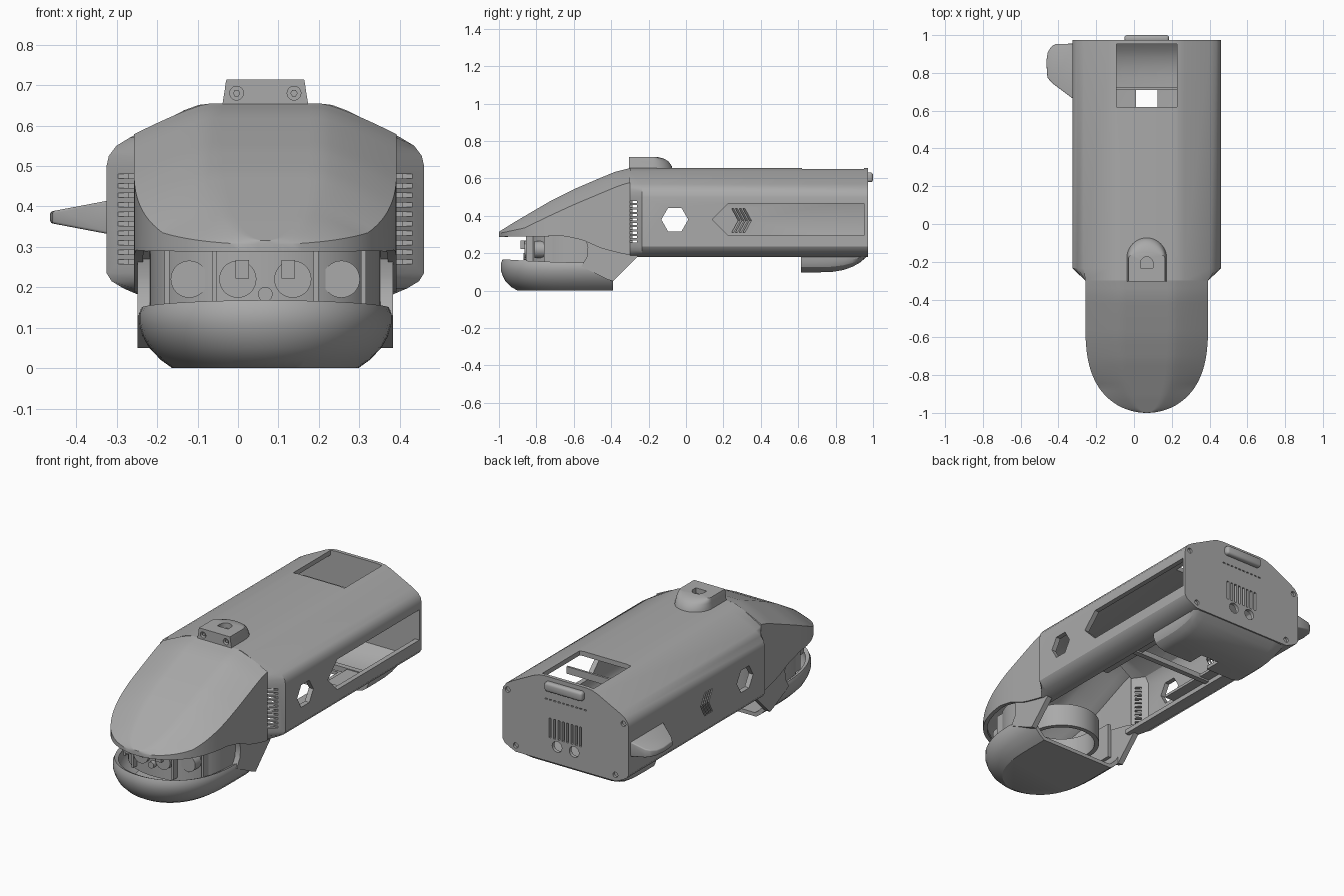
import bpy, bmesh, math

if "Cube" in bpy.data.objects:
    bpy.data.objects.remove(bpy.data.objects["Cube"])

CENTRE_X = 0.0675   # the hull is off centre because of the side fin
grey = bpy.data.materials.new("plain_grey")
grey.diffuse_color = (0.40, 0.40, 0.40, 1)
grey.use_nodes = True
grey.node_tree.nodes["Principled BSDF"].inputs["Base Color"].default_value = grey.diffuse_color


def finish(name, bm, thick=0, cutter=None, bevel=0):
    bmesh.ops.recalc_face_normals(bm, faces=bm.faces)
    me = bpy.data.meshes.new(name)
    bm.to_mesh(me)
    bm.free()
    me.materials.append(grey)
    ob = bpy.data.objects.new(name, me)
    ob.location.x = CENTRE_X
    bpy.context.collection.objects.link(ob)
    if thick:
        m = ob.modifiers.new("shell", 'SOLIDIFY')
        m.thickness, m.offset = thick, -1
    if bevel:
        m = ob.modifiers.new("round", 'BEVEL')
        m.width, m.segments = bevel, 3
    if cutter:
        m = ob.modifiers.new("cut", 'BOOLEAN')
        m.object, m.operation, m.solver = cutter, 'DIFFERENCE', 'EXACT'
    bpy.context.view_layer.update()
    if ob.modifiers:
        dg = bpy.context.evaluated_depsgraph_get()
        baked = bpy.data.meshes.new_from_object(ob.evaluated_get(dg))
        ob.modifiers.clear()
        ob.data = baked
    if cutter:
        bpy.data.objects.remove(cutter)
    return ob


def prism(bm, pts, axis, a, b):
    put = {'x': lambda p, v: (v, p[0], p[1]), 'y': lambda p, v: (p[0], v, p[1]),
           'z': lambda p, v: (p[0], p[1], v)}[axis]
    loft(bm, [[put(p, v) for p in pts] for v in (a, b)], True, True, True)


def loft(bm, rings, closed=False, cap0=False, cap1=False):
    vs = [[bm.verts.new(p) for p in r] for r in rings]
    n = len(vs[0])
    for r, s in zip(vs, vs[1:]):
        for i in range(n if closed else n - 1):
            j = (i + 1) % n
            bm.faces.new((r[i], r[j], s[j], s[i]))
    if cap0:
        bm.faces.new(vs[0])
    if cap1:
        bm.faces.new(vs[-1])


def rect(x0, x1, y0, y1):
    return [(x0, y0), (x1, y0), (x1, y1), (x0, y1)]


def ngon(cx, cy, r, n=24):
    return [(cx + r * math.cos(2 * math.pi * i / n), cy + r * math.sin(2 * math.pi * i / n)) for i in range(n)]


def curve(pts, y):
    for (a, p), (b, q) in zip(pts, pts[1:]):
        if y <= b:
            return p + (q - p) * (y - a) / (b - a)
    return pts[-1][1]


def nose_outline(w, front, back, mid=-0.5, n=40):
    out = [(-w, back)]
    for i in range(n + 1):
        a = math.pi * i / n
        out.append((-w * math.cos(a), mid - (mid - front) * abs(math.sin(a)) ** (2 / 3)))
    return out + [(w, back)]


# hull: open-bottomed channel with narrowed shoulders at the front
outer = [(.13, .655), (.165, .651), (.20, .638), (.335, .570), (.368, .550), (.387, .525),
         (.3925, .50), (.3925, .235), (.38, .215), (.35, .197), (.31, .18), (.26, .18)]
inner = [(.26, .205), (.305, .205), (.355, .23), (.365, .25), (.365, .50), (.345, .535), (.155, .628)]
half = outer + inner
section = half + [(-x, z) for x, z in reversed(half)]
rings = []
for y, lim in ((-.30, .325), (-.235, 1), (.96, 1)):
    rings.append([(math.copysign(min(abs(x), lim - (.025 if i % len(half) and p in inner_set else 0)), x), y, z)
                  for i, (x, z) in enumerate(section) for p in [(abs(x), z)]
                  for inner_set in [inner]])
cut = bmesh.new()
for k in range(4):   # slanted chevron louvres in the left wall
    y = .235 + k * .02
    prism(cut, [(y, .44), (y + .011, .44), (y + .046, .375), (y + .011, .31), (y, .31), (y + .035, .375)],
          'x', -.42, -.34)
for v in cut.verts:
    v.co.y += (v.co.x + .38) * .6
prism(cut, ngon(-.06, .38, .072, 6), 'x', -.5, .5)
prism(cut, [(.14, .38), (.225, .465), (.957, .465), (.957, .295), (.225, .295)], 'x', .3, .5)
prism(cut, rect(-.16, .16, .62, .955), 'z', .58, .70)
for s in (-1, 1):
    for k in range(10):
        z = .257 + k * .0235
        prism(cut, rect(*sorted((s * .315, s * .42)), -.32, -.262), 'z', z, z + .012)
bm = bmesh.new()
loft(bm, rings, True, True, True)
finish("hull", bm, cutter=finish("hull_cutter", cut))

# back plate with vent slots, sockets and screw holes
cut = bmesh.new()
for k in range(8):
    x = -.1 + k * .027
    prism(cut, rect(x, x + .013, .315, .425), 'y', .9, 1)
for k in range(10):
    x = -.13 + k * .027
    prism(cut, rect(x, x + .015, .525, .531), 'y', .967, 1)
for s in (-1, 1):
    prism(cut, ngon(s * .053, .275, .03), 'y', .9, 1)
    prism(cut, ngon(s * .36, .515, .015, 16), 'y', .96, 1)
    prism(cut, ngon(s * .31, .215, .015, 16), 'y', .96, 1)
bm = bmesh.new()
prism(bm, outer + [(-x, z) for x, z in reversed(outer)], 'y', .953, .973)
finish("back_plate", bm, cutter=finish("plate_cutter", cut))

# catch bar on the back plate
bm = bmesh.new()
prism(bm, rect(-.118, .118, .58, .632), 'y', .96, 1.0)
finish("back_catch", bm, bevel=.014)

# upper head shell: roof meets upright side walls in a crease
top = [(-1, .315), (-.92, .365), (-.84, .412), (-.72, .482), (-.6, .542), (-.465, .6), (-.38, .635), (-.3, .655)]
crease = [(-1, .306), (-.865, .335), (-.73, .40), (-.6, .46), (-.357, .562), (-.3, .578)]
brim = [(-1, .288), (-.65, .292), (-.55, .27), (-.45, .225), (-.35, .2), (-.3, .19)]
stations = [-.5 - .5 * math.cos(.05 + (math.pi / 2 - .05) * i / 26) for i in range(27)]
stations += [-.46, -.42, -.38, -.34, -.3]
rings = []
for y in stations:
    u = max(0, (-.5 - y) / .5)
    w = .325 * math.sqrt(1 - u ** 3)
    t, c, b = curve(top, y), curve(crease, y), curve(brim, y)
    r = [(-w, y, b)]
    for k in range(-12, 13):
        f = abs(k) / 12
        r.append((w * k / 12, y, c + (t - c) * (1 - (max(0, f - .42) / .58) ** 1.25)))
    rings.append(r + [(w, y, b)])
bm = bmesh.new()
loft(bm, rings, cap0=True)
finish("upper_head", bm, thick=.022)

# lower jaw: tub with flat floor, open at the top and rear
rings = []
for z, w, front in ((0, .23, -.90), (.02, .258, -.935), (.05, .287, -.965), (.08, .304, -.98),
                    (.11, .3125, -.99), (.135, .3125, -.99), (.15, .306, -.98)):
    lift = max(0, z - .11) / .04 * .018
    rings.append([(x, y, z + lift * max(0, 1 - (x / w) ** 2) ** .6) for x, y in nose_outline(w, front, -.39)])
bm = bmesh.new()
loft(bm, rings, cap0=True)
finish("lower_jaw", bm, thick=.022)

# cheeks joining jaw, head and hull
for s, side in ((-1, "left"), (1, "right")):
    bm = bmesh.new()
    prism(bm, [(-.56, .13), (-.42, .06), (-.39, .05), (-.26, .18), (-.26, .23), (-.32, .25), (-.45, .28),
               (-.56, .29), (-.535, .27), (-.525, .23), (-.53, .18)], 'x', s * .285, s * .316)
    finish(side + "_cheek", bm)

# curved sensor wall inside the mouth
wall = nose_outline(.285, -.845, -.45)
bm = bmesh.new()
loft(bm, [[(x, y, z) for x, y in wall] for z in (.11, .31)])
finish("mouth_wall", bm, thick=.02)


def wall_y(x):
    return -.5 - .345 * (1 - (x / .285) ** 2) ** (1 / 3)


bm = bmesh.new()
for s in (-1, 1):
    for x in (.125, .243):
        prism(bm, rect(s * x - .006, s * x + .006, wall_y(x) - .035, wall_y(x) + .02), 'z', .13, .30)
finish("wall_ribs", bm)
bm = bmesh.new()
for s in (-1, 1):
    for x in (.068, .188):
        y = wall_y(x)
        prism(bm, ngon(s * x, .22, .046, 32), 'y', y - .025, y + .03)
    prism(bm, rect(s * .057 - .017, s * .057 + .017, .222, .268), 'y', -.885, -.84)
prism(bm, ngon(0, .183, .018), 'y', -.87, -.83)
finish("sensor_ports", bm)

# round ring mount behind the mouth
bm = bmesh.new()
loft(bm, [[(x, y, z) for x, y in ngon(0, -.52, .2, 48)] for z in (.12, .25)], closed=True)
finish("ring_mount", bm, thick=.025)

# sight block on top
rings = []
for z, rx, ry in ((.64, .108, .11), (.665, .104, .104), (.69, .1, .088), (.705, .098, .065), (.714, .096, .03)):
    rings.append([(-rx, -.305, z)] + [(-rx * math.cos(math.pi * i / 20), -.18 + ry * math.sin(math.pi * i / 20), z)
                                      for i in range(21)] + [(rx, -.305, z)])
cut = bmesh.new()
for s in (-1, 1):
    prism(cut, ngon(s * .071, .68, .017), 'y', -.33, -.28)
prism(cut, [(.034 * math.cos(math.pi * i / 12), -.21 + .036 * math.sin(math.pi * i / 12)) for i in range(13)]
      + [(-.034, -.232), (.034, -.232)], 'z', .685, .74)
bm = bmesh.new()
loft(bm, rings, True, True, True)
finish("top_sight", bm, cutter=finish("sight_cutter", cut))
bm = bmesh.new()
for s in (-1, 1):
    prism(bm, ngon(s * .071, .68, .009, 6), 'y', -.298, -.27)
finish("sight_screws", bm)

# tail scoop under the rear
rings = []
for y, zb in ((.615, .098), (.70, .098), (.78, .1), (.84, .11), (.89, .128), (.93, .15), (.965, .18)):
    h = .2 - zb
    prof = [(.312, .2), (.312, zb + h * .55), (.30, zb + h * .28), (.275, zb + h * .1), (.235, zb)]
    rings.append([(-x, y, z) for x, z in prof] + [(x, y, z) for x, z in reversed(prof)])
cut = bmesh.new()
prism(cut, rect(-.058, .058, .55, .71), 'z', .05, .2)
bm = bmesh.new()
loft(bm, rings)
finish("tail_scoop", bm, thick=.02, cutter=finish("scoop_cutter", cut))

# frame bars across the open underside
bm = bmesh.new()
for y in (.36, .585):
    prism(bm, rect(-.3, .3, y, y + .03), 'z', .195, .225)
prism(bm, rect(-.3, -.2, .1, .6), 'z', .205, .22)
prism(bm, rect(.2, .3, .1, .6), 'z', .205, .22)
prism(bm, rect(-.17, .17, .71, .722), 'z', .56, .60)
finish("frame_bars", bm)

# side fin, thinning toward its tip
fin = [(-.38, .655), (-.50, .745), (-.526, .775), (-.532, .86), (-.524, .91), (-.505, .94), (-.48, .953), (-.38, .955)]
bm = bmesh.new()
prism(bm, fin, 'z', -1, 1)
for v in bm.verts:
    v.co.z = .373 + v.co.z * (.043 - (-v.co.x - .38) * .19)
finish("side_fin", bm, bevel=.006)

# smooth shading with kept creases
bpy.ops.object.select_all(action='SELECT')
bpy.context.view_layer.objects.active = bpy.data.objects["hull"]
bpy.ops.object.shade_smooth_by_angle(angle=math.radians(30))
